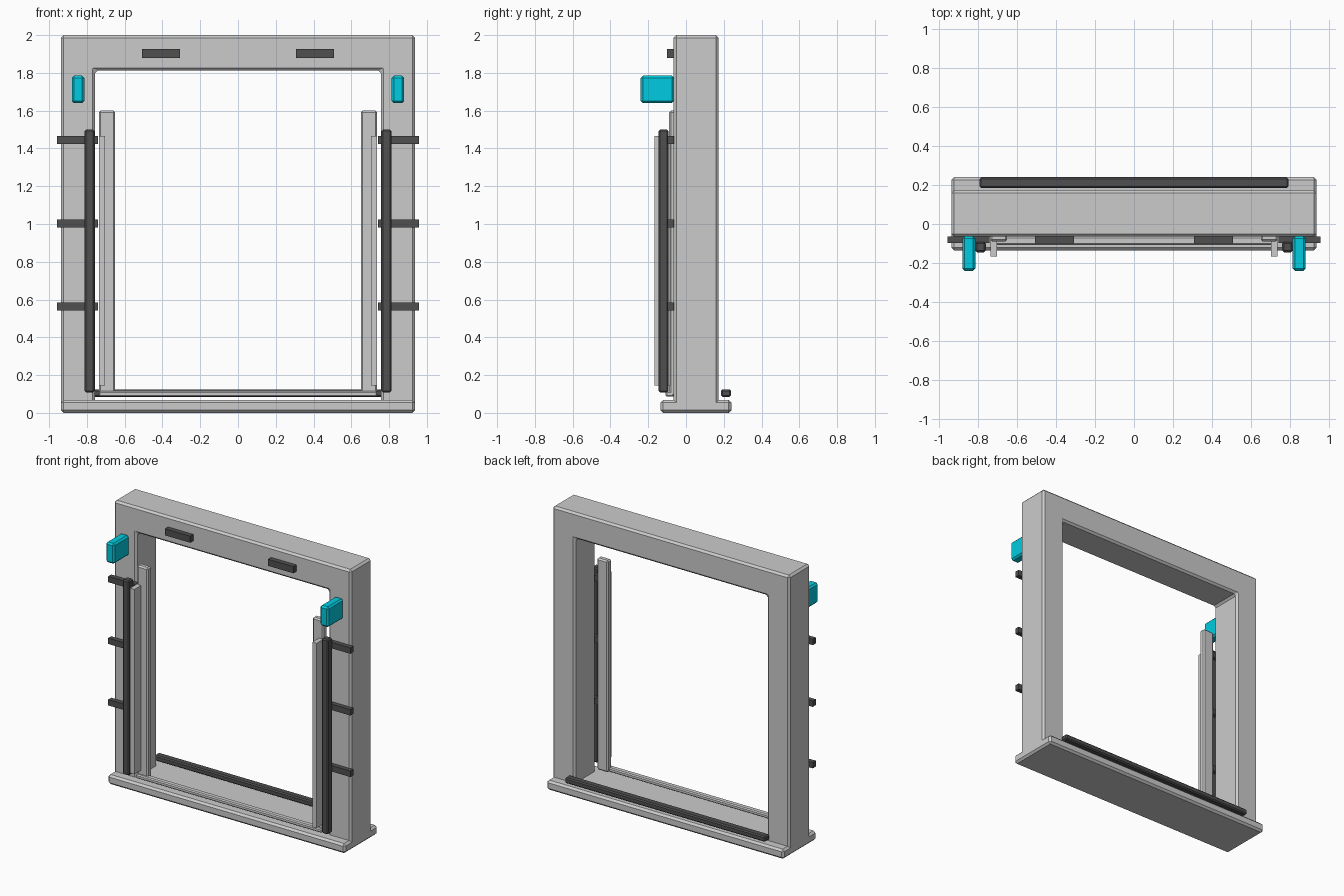
import bpy, bmesh

if "Cube" in bpy.data.objects:
    bpy.data.objects.remove(bpy.data.objects["Cube"])


def material(name, color):
    m = bpy.data.materials.new(name)
    m.diffuse_color = color
    m.use_nodes = True
    m.node_tree.nodes["Principled BSDF"].inputs["Base Color"].default_value = m.diffuse_color
    return m


DARK = material("dark_rubber", (0.08, 0.08, 0.08, 1))
CYAN = material("cyan_lamp", (0.0, 0.6, 0.75, 1))


def finish(name, bm, bevel, mat):
    me = bpy.data.meshes.new(name)
    bmesh.ops.recalc_face_normals(bm, faces=bm.faces)
    bm.to_mesh(me)
    bm.free()
    ob = bpy.data.objects.new(name, me)
    bpy.context.collection.objects.link(ob)
    if mat:
        me.materials.append(mat)
    if bevel:
        mod = ob.modifiers.new("edge_bevel", 'BEVEL')
        mod.width = bevel
        mod.segments = 1
        mod.limit_method = 'ANGLE'
    return ob


def box(name, x, y, z, bevel=0, mat=None):
    bm = bmesh.new()
    bmesh.ops.create_cube(bm, size=1)
    for v in bm.verts:
        for i, (a, b) in enumerate((x, y, z)):
            v.co[i] = a if v.co[i] < 0 else b
    return finish(name, bm, bevel, mat)


def pair(name, x, y, z, bevel=0, mat=None):
    box(name + "_right", x, y, z, bevel, mat)
    box(name + "_left", (-x[1], -x[0]), y, z, bevel, mat)


# Door frame: inverted U profile extruded in depth
bm = bmesh.new()
outline = [(-.937, 0), (-.757, 0), (-.757, 1.812), (.757, 1.812),
           (.757, 0), (.937, 0), (.937, 2), (-.937, 2)]
face = bm.faces.new([bm.verts.new((x, -.065, z)) for x, z in outline])
ext = bmesh.ops.extrude_face_region(bm, geom=[face])
for v in ext["geom"]:
    if isinstance(v, bmesh.types.BMVert):
        v.co.y = .172
finish("door_frame", bm, .014, None)

# Threshold and its sealing strips
box("threshold", (-.937, .937), (-.135, .24), (0, .068), .014)
box("front_sill_strip", (-.737, .737), (-.108, -.065), (.086, .115), .007)
box("rear_sill_seal", (-.792, .792), (.185, .238), (.085, .125), .008, DARK)

# Side guide rails with projecting fins
pair("guide_rail", (.65, .737), (-.09, -.045), (.088, 1.6), .01)
pair("rail_fin", (.703, .737), (-.166, -.085), (.145, 1.465))

# Dark vertical posts and their brackets
pair("post", (.76, .812), (-.145, -.093), (.108, 1.5), .008, DARK)
for i, z in enumerate((.564, 1.003, 1.444)):
    pair(f"bracket_{i + 1}", (.74, .957), (-.098, -.064), (z - .021, z + .021), 0, DARK)

# Lintel pads and side lamps
pair("lintel_pad", (.308, .507), (-.1, -.06), (1.879, 1.926), 0, DARK)
pair("lamp", (.813, .88), (-.24, -.063), (1.64, 1.785), .012, CYAN)
